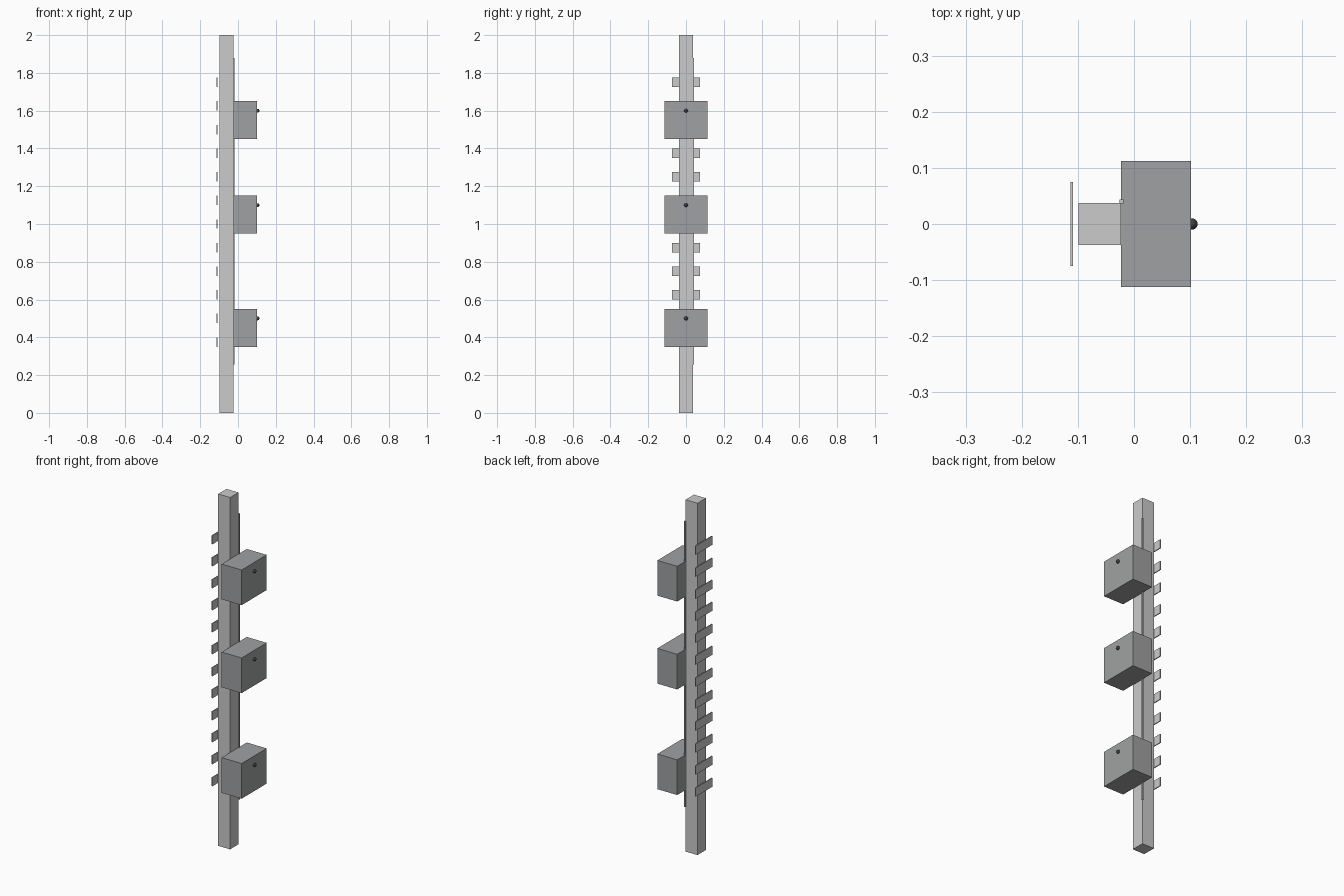
import bpy

if "Cube" in bpy.data.objects:
    bpy.data.objects.remove(bpy.data.objects["Cube"])


def material(name, rgb):
    mat = bpy.data.materials.new(name)
    mat.diffuse_color = (*rgb, 1)
    mat.use_nodes = True
    mat.node_tree.nodes["Principled BSDF"].inputs["Base Color"].default_value = mat.diffuse_color
    return mat


STEEL = material("steel", (0.6, 0.6, 0.63))
PAINT = material("dark_paint", (0.35, 0.355, 0.36))
BLACK = material("black", (0.05, 0.05, 0.055))


def box(name, lo, hi, mat):
    """Axis-aligned box between two corners."""
    verts = [(x, y, z) for x in (lo[0], hi[0]) for y in (lo[1], hi[1]) for z in (lo[2], hi[2])]
    faces = [(0, 1, 3, 2), (4, 6, 7, 5), (0, 4, 5, 1), (2, 3, 7, 6), (0, 2, 6, 4), (1, 5, 7, 3)]
    mesh = bpy.data.meshes.new(name)
    mesh.from_pydata(verts, [], faces)
    mesh.materials.append(mat)
    obj = bpy.data.objects.new(name, mesh)
    bpy.context.collection.objects.link(obj)
    return obj


# Square post
box("post", (-0.0985, -0.0375, 0), (-0.0235, 0.0375, 2), STEEL)

# Three boxes on the post, each with a round knob on its outer face
for i, z in enumerate((0.35, 0.95, 1.45), 1):
    box(f"cabinet_{i}", (-0.0235, -0.1125, z), (0.1015, 0.1125, z + 0.2), PAINT)
    bpy.ops.mesh.primitive_uv_sphere_add(segments=16, ring_count=8, radius=0.01,
                                         location=(0.1035, 0, z + 0.15))
    knob = bpy.context.object
    knob.name = f"knob_{i}"
    knob.data.materials.append(BLACK)
    bpy.ops.object.shade_smooth()

# Row of thin plates floating just behind the post
for i in range(12):
    z = 0.375 + 0.125 * i
    box(f"marker_plate_{i + 1}", (-0.1135, -0.075, z - 0.025), (-0.1085, 0.075, z + 0.025), STEEL)

# Thin cable running up the corner of the post
box("cable", (-0.0255, 0.0365, 0.255), (-0.0185, 0.0435, 1.88), STEEL)
